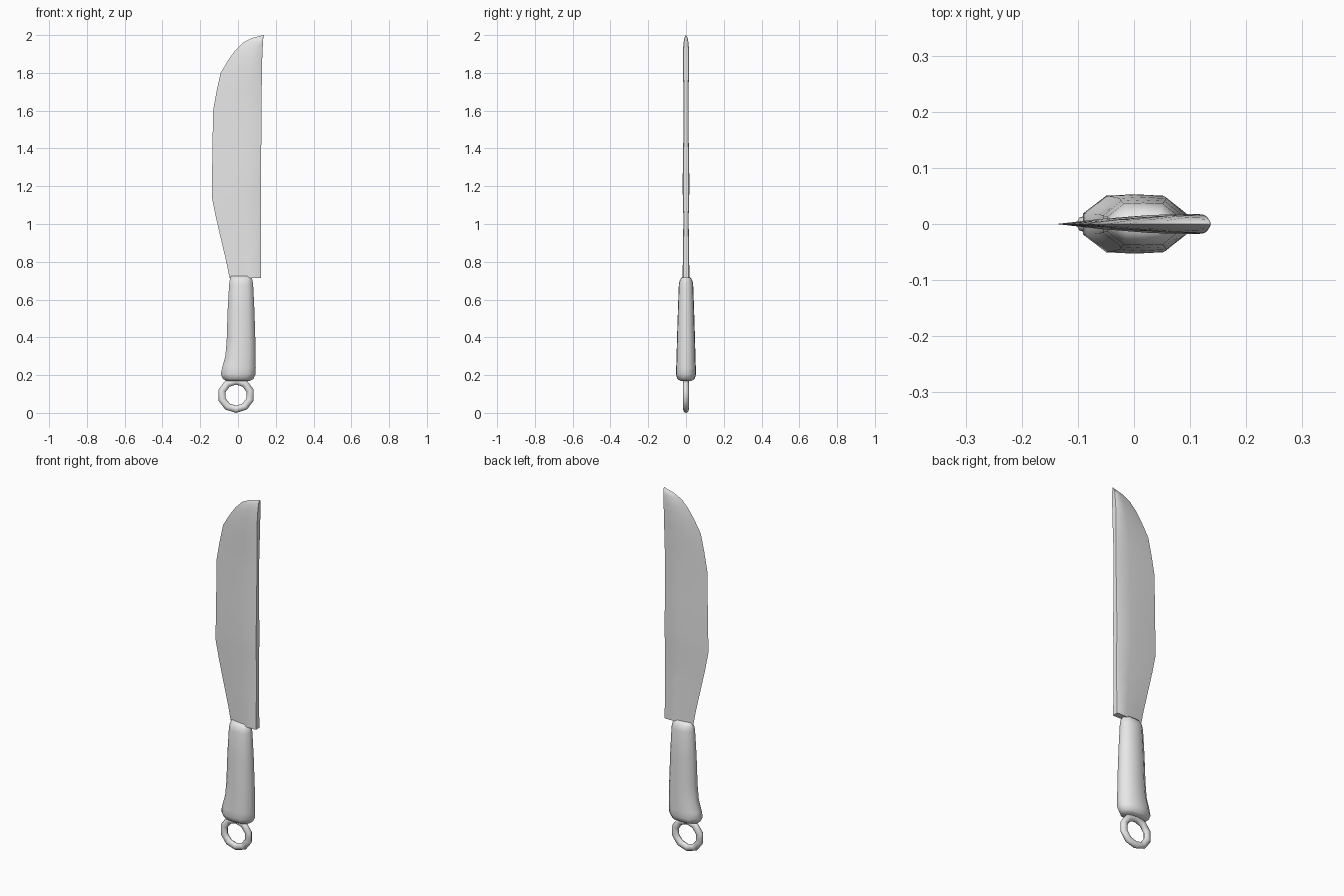
import bpy, bmesh, math
from mathutils import Matrix

cube = bpy.data.objects.get("Cube")
if cube:
    bpy.data.objects.remove(cube, do_unlink=True)

GREY = (0.8, 0.8, 0.8, 1.0)
metal = bpy.data.materials.new("light grey")
metal.use_nodes = True
metal.diffuse_color = GREY
metal.node_tree.nodes["Principled BSDF"].inputs["Base Color"].default_value = GREY


def finish(bm, name, angle):
    """Turn a bmesh into a shaded, coloured object."""
    bmesh.ops.recalc_face_normals(bm, faces=bm.faces)
    mesh = bpy.data.meshes.new(name)
    bm.to_mesh(mesh)
    bm.free()
    mesh.materials.append(metal)
    obj = bpy.data.objects.new(name, mesh)
    bpy.context.collection.objects.link(obj)
    bpy.ops.object.select_all(action="DESELECT")
    obj.select_set(True)
    bpy.context.view_layer.objects.active = obj
    bpy.ops.object.shade_smooth_by_angle(angle=math.radians(angle))
    return obj


def loft(rings, name, angle):
    """Skin a stack of equal-length rings and cap both ends."""
    bm = bmesh.new()
    loops = [[bm.verts.new(p) for p in ring] for ring in rings]
    for a, b in zip(loops, loops[1:]):
        for i in range(len(a)):
            j = (i + 1) % len(a)
            bm.faces.new((a[i], a[j], b[j], b[i]))
    bm.faces.new(loops[0])
    bm.faces.new(loops[-1])
    bmesh.ops.remove_doubles(bm, verts=bm.verts, dist=0.0005)
    return finish(bm, name, angle)


# Blade: z, cutting edge x, spine x, half thickness
BLADE = [
    (0.715, -0.045, 0.122, 0.018), (0.80, -0.062, 0.122, 0.017),
    (0.92, -0.090, 0.122, 0.015), (1.04, -0.118, 0.122, 0.014),
    (1.14, -0.138, 0.122, 0.017), (1.22, -0.138, 0.122, 0.018),
    (1.40, -0.135, 0.123, 0.015), (1.60, -0.132, 0.124, 0.012),
    (1.70, -0.114, 0.125, 0.013), (1.80, -0.092, 0.127, 0.016),
    (1.87, -0.050, 0.128, 0.017), (1.92, -0.014, 0.130, 0.016),
    (1.96, 0.026, 0.132, 0.013), (1.985, 0.076, 0.134, 0.009),
    (2.00, 0.134, 0.137, 0.001),
]
# Wedge section: fraction from edge to spine, fraction of thickness
WEDGE = [(0, 0), (0.3, -0.5), (0.65, -0.9), (0.97, -1), (1, -0.8),
         (1, 0.8), (0.97, 1), (0.65, 0.9), (0.3, 0.5)]
loft([[(e + (s - e) * u, t * v, z) for u, v in WEDGE] for z, e, s, t in BLADE],
     "blade", 40)

# Handle: z, edge-side x, spine-side x, half depth
HANDLE = [
    (0.170, -0.060, 0.062, 0.030), (0.180, -0.080, 0.082, 0.046),
    (0.205, -0.091, 0.093, 0.053), (0.240, -0.084, 0.094, 0.052),
    (0.300, -0.067, 0.093, 0.050), (0.380, -0.060, 0.092, 0.048),
    (0.540, -0.055, 0.087, 0.043), (0.680, -0.047, 0.080, 0.038),
    (0.705, -0.043, 0.076, 0.032), (0.725, -0.036, 0.068, 0.016),
]
OVAL = [(-1, -0.35), (-0.55, -0.95), (0, -1), (0.55, -0.95), (1, -0.35),
        (1, 0.35), (0.55, 0.95), (0, 1), (-0.55, 0.95), (-1, 0.35)]
loft([[((a + b) / 2 + (b - a) / 2 * u, d * v, z) for u, v in OVAL]
      for z, a, b, d in HANDLE], "handle", 60)

# Hanging ring at the end of the handle
bpy.ops.mesh.primitive_torus_add(major_segments=10, minor_segments=8,
                                 major_radius=0.078, minor_radius=0.02)
source = bpy.context.object
bm = bmesh.new()
bm.from_mesh(source.data)
bpy.data.objects.remove(source, do_unlink=True)
bmesh.ops.transform(bm, verts=bm.verts, matrix=(
    Matrix.Translation((-0.01, 0, 0.094))
    @ Matrix.Diagonal((1, 0.8, 0.96, 1))
    @ Matrix.Rotation(math.radians(90), 4, "X")
    @ Matrix.Rotation(math.radians(18), 4, "Z")))
low = min(v.co.z for v in bm.verts)
bmesh.ops.translate(bm, verts=bm.verts, vec=(0, 0, -low))
finish(bm, "hanging_ring", 60)
